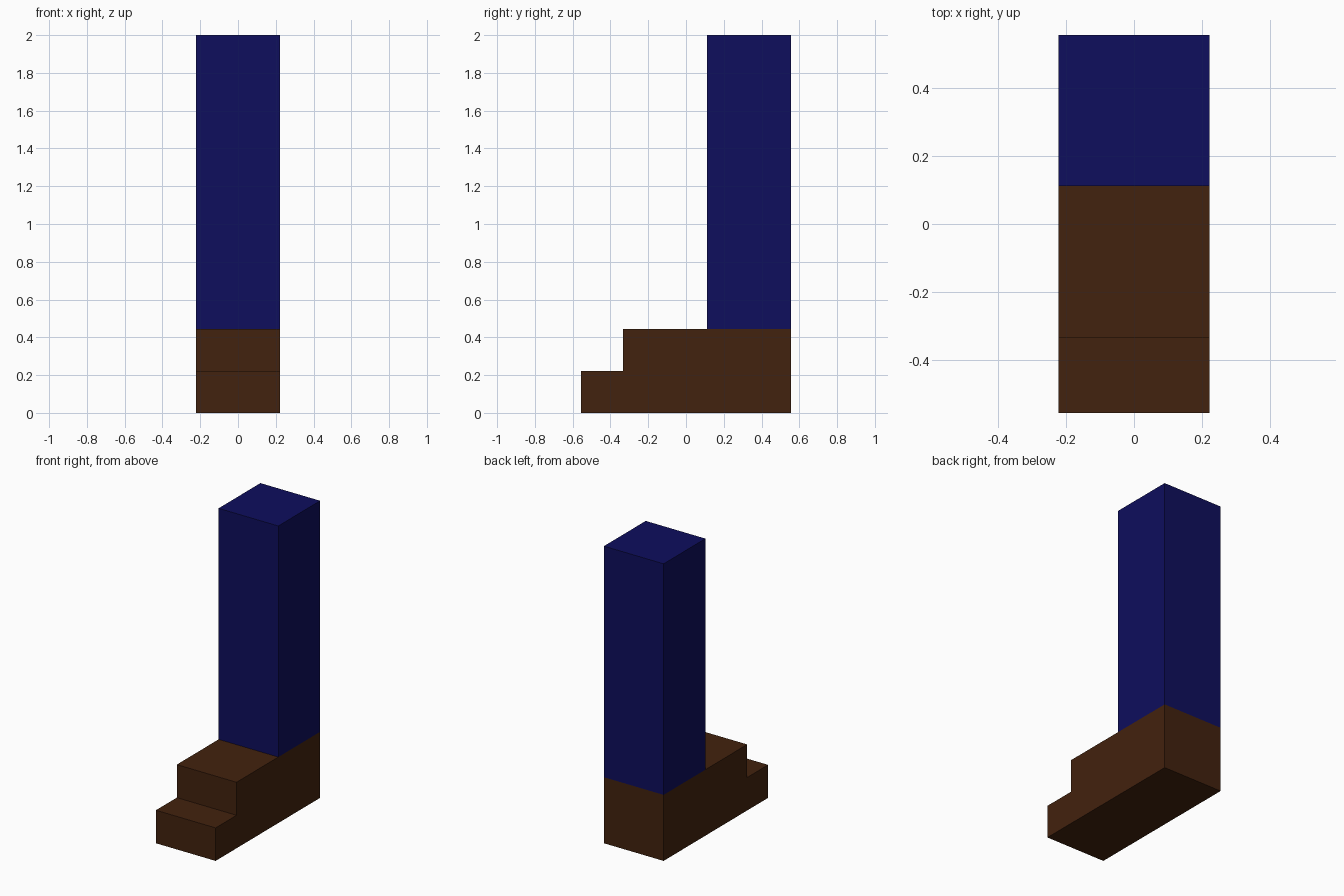
import bpy
import bmesh

cube = bpy.data.objects.get("Cube")
if cube:
    bpy.data.objects.remove(cube, do_unlink=True)

U = 1 / 9          # the whole leg is laid out on this block unit
HALF_WIDTH = 2 * U


def make_material(name, rgb):
    mat = bpy.data.materials.new(name)
    mat.use_nodes = True
    color = (*rgb, 1)
    mat.diffuse_color = color
    mat.node_tree.nodes["Principled BSDF"].inputs["Base Color"].default_value = color
    return mat


def extrude_profile(name, profile, mat):
    """Extrude a (y, z) side profile, in block units, across the width."""
    bm = bmesh.new()
    side = bm.faces.new([bm.verts.new((-HALF_WIDTH, y * U, z * U)) for y, z in profile])
    result = bmesh.ops.extrude_face_region(bm, geom=[side], use_keep_orig=True)
    moved = [v for v in result["geom"] if isinstance(v, bmesh.types.BMVert)]
    bmesh.ops.translate(bm, verts=moved, vec=(2 * HALF_WIDTH, 0, 0))
    bmesh.ops.recalc_face_normals(bm, faces=bm.faces)
    mesh = bpy.data.meshes.new(name)
    bm.to_mesh(mesh)
    bm.free()
    mesh.materials.append(mat)
    obj = bpy.data.objects.new(name, mesh)
    bpy.context.collection.objects.link(obj)
    return obj


brown = make_material("brown leather", (0.055, 0.016, 0.0044))
navy = make_material("navy cloth", (0.0044, 0.0044, 0.11))

# Shoe with a lower toe step at the front
extrude_profile("shoe", [(-5, 0), (5, 0), (5, 4), (-3, 4), (-3, 2), (-5, 2)], brown)

# Trouser leg standing on the heel
extrude_profile("trouser_leg", [(1, 4), (5, 4), (5, 18), (1, 18)], navy)
